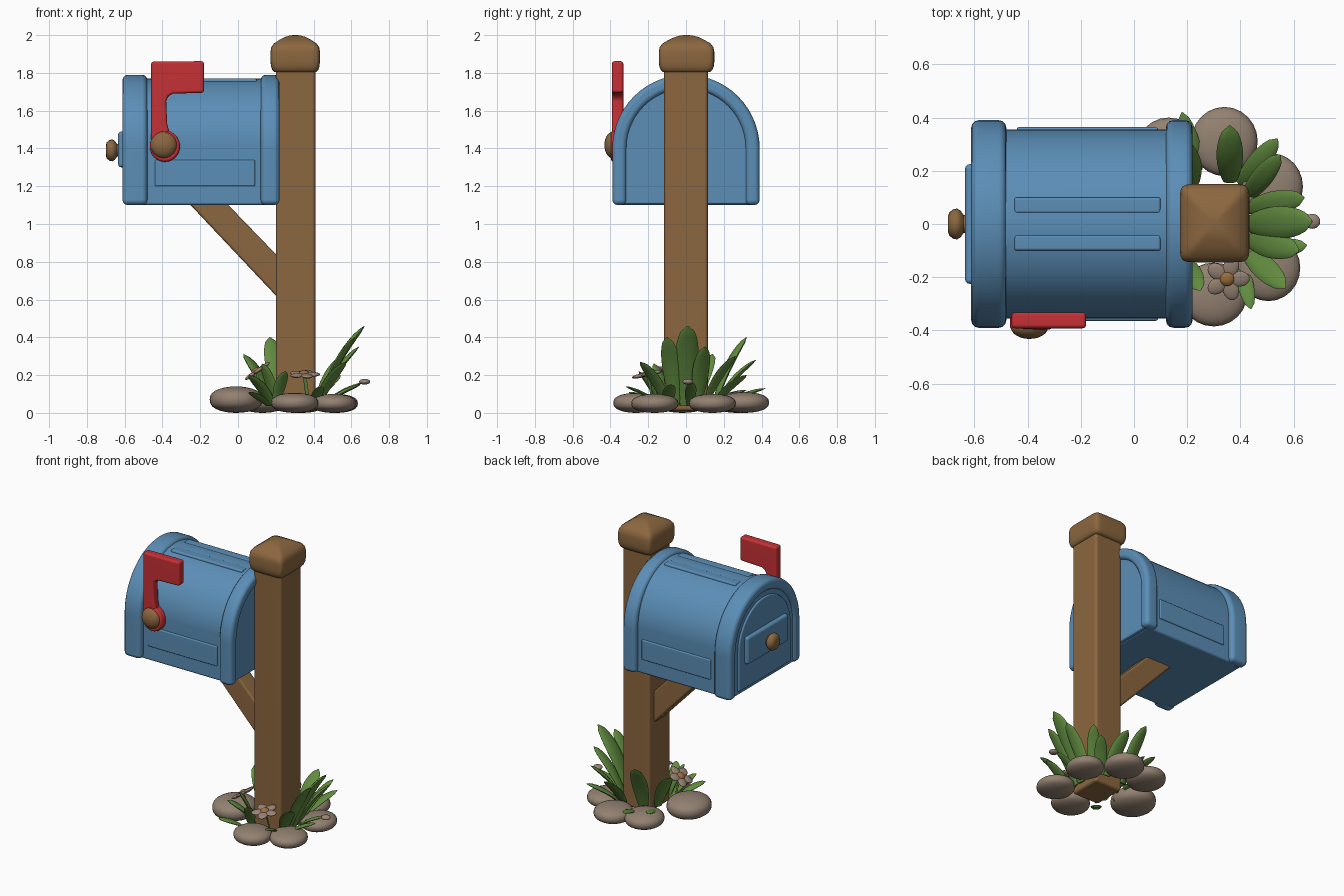
import bpy, bmesh, math
from mathutils import Vector, Matrix

old = bpy.data.objects.get("Cube")
if old:
    bpy.data.objects.remove(old, do_unlink=True)


def material(name, rgb):
    m = bpy.data.materials.new(name)
    m.use_nodes = True
    m.diffuse_color = (*rgb, 1)
    m.node_tree.nodes["Principled BSDF"].inputs["Base Color"].default_value = (*rgb, 1)
    return m


BLUE = material("painted blue", (0.105, 0.27, 0.47))
WOOD = material("brown wood", (0.26, 0.135, 0.05))
RED = material("flag red", (0.56, 0.03, 0.035))
GREEN = material("leaf green", (0.12, 0.26, 0.05))
STONE = material("warm stone", (0.29, 0.22, 0.165))
PETAL = material("dusty petal", (0.32, 0.235, 0.18))
CENTRE = material("flower centre", (0.34, 0.16, 0.05))


def finish(name, bm, mat, bevel=0.0, segments=3):
    """Round the sharp edges, shade smooth and add to the scene."""
    bmesh.ops.recalc_face_normals(bm, faces=bm.faces[:])
    if bevel:
        sharp = [e for e in bm.edges if len(e.link_faces) == 2
                 and e.calc_face_angle() > math.radians(35)]
        bmesh.ops.bevel(bm, geom=sharp, offset=bevel, segments=segments,
                        profile=0.5, affect='EDGES', clamp_overlap=True)
    mesh = bpy.data.meshes.new(name)
    bm.to_mesh(mesh)
    bm.free()
    mesh.materials.append(mat)
    obj = bpy.data.objects.new(name, mesh)
    bpy.context.collection.objects.link(obj)
    bpy.ops.object.select_all(action='DESELECT')
    obj.select_set(True)
    bpy.context.view_layer.objects.active = obj
    bpy.ops.object.shade_smooth_by_angle(angle=math.radians(50))
    if bevel:
        obj.modifiers.new("weighted normals", 'WEIGHTED_NORMAL')
    return obj


def prism(name, pts, axis, a, b, mat, bevel):
    """Extrude a profile from a to b along x (pts are y, z) or y (pts are x, z)."""
    place = (lambda p, d: (d, p[0], p[1])) if axis == 'x' else (lambda p, d: (p[0], d, p[1]))
    bm = bmesh.new()
    face = bm.faces.new([bm.verts.new(place(p, a)) for p in pts])
    new = bmesh.ops.extrude_face_region(bm, geom=[face])["geom"]
    shift = Vector(place((0, 0), b - a))
    bmesh.ops.translate(bm, vec=shift, verts=[v for v in new if isinstance(v, bmesh.types.BMVert)])
    return finish(name, bm, mat, bevel)


def box(name, lo, hi, mat, bevel):
    pts = [(lo[0], lo[2]), (hi[0], lo[2]), (hi[0], hi[2]), (lo[0], hi[2])]
    return prism(name, pts, 'y', lo[1], hi[1], mat, bevel)


def loft(name, rings, mat):
    bm = bmesh.new()
    loops = [[bm.verts.new(p) for p in ring] for ring in rings]
    n = len(loops[0])
    for r, s in zip(loops, loops[1:]):
        for i in range(n):
            bm.faces.new((r[i], r[(i + 1) % n], s[(i + 1) % n], s[i]))
    bm.faces.new(loops[0])
    bm.faces.new(loops[-1])
    return finish(name, bm, mat)


def blob(name, centre, size, mat, turn=None, boxy=1.0):
    """Ellipsoid; boxy below 1 fills out its height."""
    bm = bmesh.new()
    bmesh.ops.create_uvsphere(bm, u_segments=24, v_segments=14, radius=1)
    for v in bm.verts:
        z = math.copysign(abs(v.co.z) ** boxy, v.co.z)
        p = Vector((v.co.x * size[0], v.co.y * size[1], z * size[2]))
        v.co = (turn @ p if turn else p) + Vector(centre)
    return finish(name, bm, mat)


def arch(half, spring, bottom, n=28):
    curve = [(half * math.cos(math.pi * i / n), spring + half * math.sin(math.pi * i / n))
             for i in range(n + 1)]
    return [(half, bottom)] + curve + [(-half, bottom)]


# Mailbox shell, end panels and rolled rims
prism("mailbox_body", arch(0.355, 1.415, 1.1), 'x', -0.55, 0.18, BLUE, 0.015)
for side, a, b, panel in (("door", -0.612, -0.48, (-0.597, -0.5)),
                          ("back", 0.12, 0.22, (0.13, 0.198))):
    band = arch(0.39, 1.4, 1.1) + arch(0.315, 1.4, 1.1)[::-1]
    prism(side + "_rim", band, 'x', a, b, BLUE, 0.028)
    prism(side + "_panel", arch(0.33, 1.4, 1.105), 'x', *panel, BLUE, 0.01)
prism("door_inset", arch(0.285, 1.4, 1.13), 'x', -0.609, -0.58, BLUE, 0.01)
box("door_plate", (-0.635, -0.225, 1.3), (-0.59, 0.225, 1.49), BLUE, 0.018)

# Shallow pressed ribs on the walls and roof
for s in (-1, 1):
    box("wall_rib", (-0.44, s * 0.355 - 0.009, 1.2), (0.09, s * 0.355 + 0.009, 1.34), BLUE, 0.008)
    box("roof_rib", (-0.45, s * 0.07 - 0.03, 1.74), (0.1, s * 0.07 + 0.03, 1.77), BLUE, 0.01)

# Door knob turned around the x axis
profile = [(-0.6, 0.04), (-0.64, 0.033), (-0.652, 0.05), (-0.665, 0.058),
           (-0.68, 0.055), (-0.695, 0.043), (-0.7, 0.025)]
loft("door_knob", [[(x, r * math.cos(t * math.pi / 10), 1.39 + r * math.sin(t * math.pi / 10))
                    for t in range(20)] for x, r in profile], WOOD)

# Signal flag with round pivot
flag = [(-0.46, 1.42), (-0.46, 1.86), (-0.18, 1.862), (-0.18, 1.695), (-0.345, 1.69),
        (-0.37, 1.675), (-0.38, 1.65), (-0.375, 1.53), (-0.345, 1.42)]
prism("signal_flag", flag, 'y', -0.392, -0.332, RED, 0.014)
disc = [(-0.387 + 0.08 * math.cos(t * math.pi / 16), 1.412 + 0.083 * math.sin(t * math.pi / 16))
        for t in range(32)]
prism("flag_pivot", disc, 'y', -0.397, -0.33, RED, 0.014)
blob("pivot_knob", (-0.393, -0.388, 1.418), (0.07, 0.044, 0.07), WOOD)

# Post, brace and domed cap
box("post", (0.2, -0.116, 0.01), (0.41, 0.116, 1.86), WOOD, 0.018)
prism("brace", [(-0.27, 1.12), (0.22, 0.6), (0.22, 0.82), (-0.07, 1.12)], 'y',
      -0.065, 0.065, WOOD, 0.014)


def rounded_square(half_x, half_y, z, n=48):
    def power(v):
        return math.copysign(abs(v) ** 0.22, v)
    angles = [2 * math.pi * i / n for i in range(n)]
    return [(0.303 + half_x * power(math.cos(a)), 0.003 + half_y * power(math.sin(a)), z)
            for a in angles]


cap = [(1.805, 0.86), (1.815, 0.93), (1.835, 0.98), (1.86, 1), (1.91, 1), (1.935, 0.97),
       (1.955, 0.87), (1.975, 0.64), (1.99, 0.42), (1.998, 0.22), (2.0, 0.08)]
loft("post_cap", [rounded_square(0.131 * k, 0.147 * k, z) for z, k in cap], WOOD)

# Stones ringed around the post
stones = [(-0.01, -0.02, 0.14, 0.15, 0.07), (0.13, 0.27, 0.125, 0.13, 0.055),
          (0.34, 0.31, 0.125, 0.13, 0.055), (0.52, 0.14, 0.115, 0.125, 0.05),
          (0.505, -0.165, 0.12, 0.125, 0.05), (0.3, -0.265, 0.125, 0.12, 0.053)]
for x, y, rx, ry, rz in stones:
    blob("stone", (x, y, rz), (rx, ry, rz), STONE, boxy=0.8)


# Curving blades of grass
def leaf(base, tip, width):
    base, tip = Vector((*base, 0.04)), Vector(tip)
    mid = base.lerp(tip, 0.35)
    mid.z = base.z + (tip.z - base.z) * 0.62
    rings, steps, n = [], 12, 10
    for i in range(steps + 1):
        t = i / steps
        p = base.lerp(mid, t).lerp(mid.lerp(tip, t), t)
        along = (mid - base).lerp(tip - mid, t).normalized()
        side = along.cross(Vector((0, 0, 1))).normalized()
        up = side.cross(along)
        w = width * (0.5 + 0.5 * math.sin(min(t / 0.55, 1) * math.pi / 2))
        if t > 0.55:
            w *= math.sqrt(max(1 - ((t - 0.55) / 0.45) ** 2, 0.004))
        rings.append([p + side * w * math.cos(a) + up * w * 0.3 * math.sin(a)
                      for a in (2 * math.pi * k / n for k in range(n))])
    loft("grass_blade", rings, GREEN)


blades = [
    ((0.43, 0.0), (0.67, 0.01, 0.46), 0.062), ((0.43, -0.06), (0.62, -0.1, 0.4), 0.05),
    ((0.43, 0.06), (0.64, 0.1, 0.35), 0.045), ((0.42, 0.1), (0.55, 0.26, 0.3), 0.04),
    ((0.42, -0.1), (0.57, -0.24, 0.27), 0.045), ((0.4, -0.14), (0.44, -0.32, 0.14), 0.03),
    ((0.45, 0.02), (0.66, 0.03, 0.16), 0.03), ((0.46, -0.1), (0.65, -0.08, 0.15), 0.035),
    ((0.36, 0.16), (0.36, 0.37, 0.28), 0.05), ((0.4, 0.15), (0.54, 0.32, 0.2), 0.04),
    ((0.22, 0.15), (0.17, 0.32, 0.4), 0.055), ((0.24, 0.2), (0.18, 0.42, 0.13), 0.035),
    ((0.18, 0.05), (0.03, 0.14, 0.31), 0.05), ((0.18, -0.08), (0.06, -0.2, 0.2), 0.045),
    ((0.2, -0.14), (0.25, -0.25, 0.22), 0.035), ((0.16, -0.18), (0.06, -0.3, 0.11), 0.035),
    ((0.17, 0.1), (0.06, 0.32, 0.12), 0.035), ((0.2, -0.1), (0.13, -0.17, 0.26), 0.04)]
for blade in blades:
    leaf(*blade)
blob("drooping_bud", (0.67, 0.01, 0.165), (0.03, 0.028, 0.015), PETAL)


# Five-petalled flowers
def flower(centre, tilt):
    leaf((centre[0] + 0.02, centre[1] + 0.03), centre, 0.012)
    for i in range(5):
        turn = tilt @ Matrix.Rotation(i * math.tau / 5, 3, 'Z')
        blob("petal", Vector(centre) + turn @ Vector((0.045, 0, 0.004)),
             (0.04, 0.03, 0.011), PETAL, turn)
    blob("flower_centre", Vector(centre) + tilt @ Vector((0, 0, 0.01)),
         (0.027, 0.027, 0.015), CENTRE, tilt)


flower((0.35, -0.205, 0.2), Matrix.Rotation(math.radians(12), 3, 'X'))
flower((0.1, -0.08, 0.215), Matrix.Rotation(math.radians(-35), 3, 'Y'))
